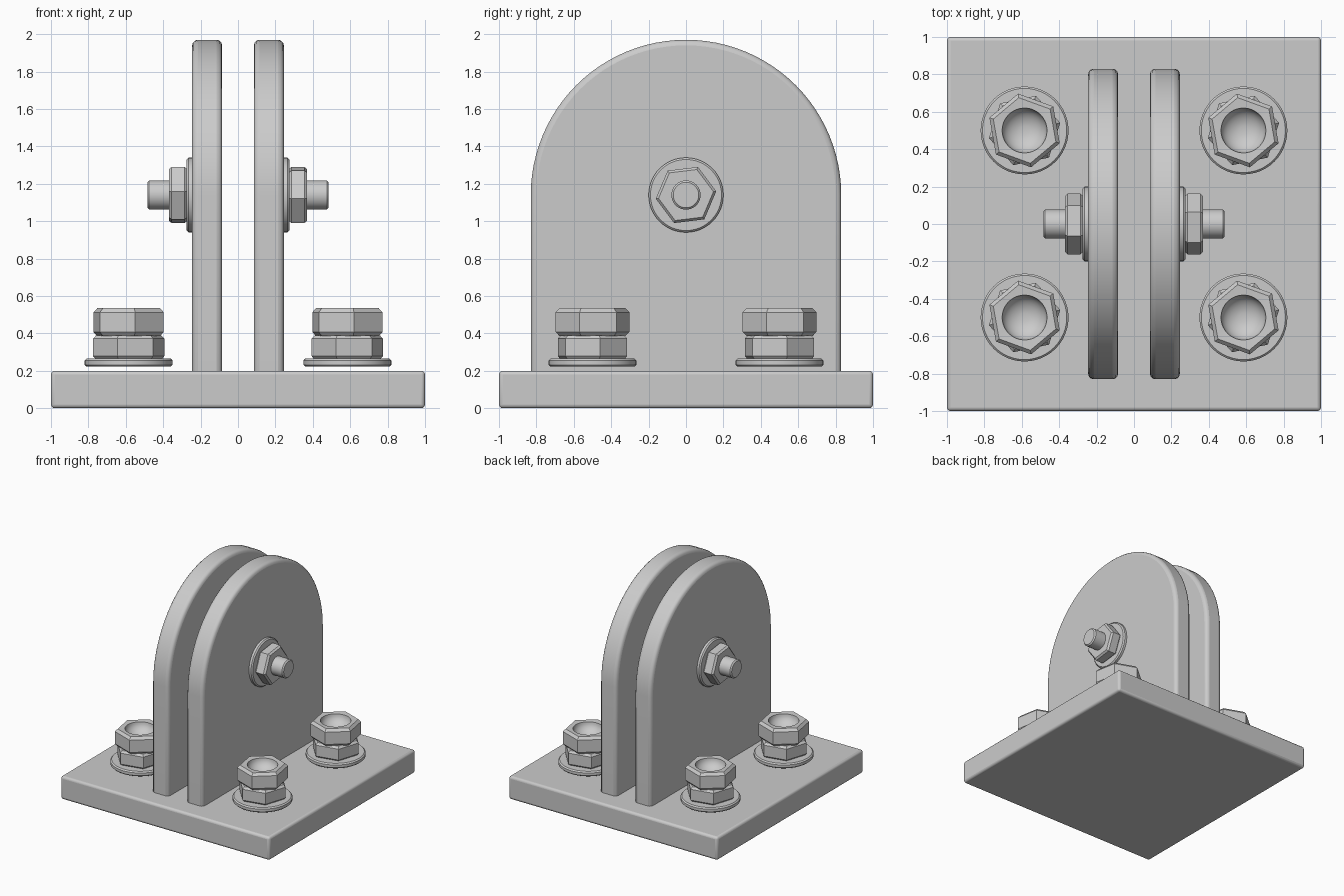
import bpy, bmesh, math
from mathutils import Matrix, Vector

if "Cube" in bpy.data.objects:
    bpy.data.objects.remove(bpy.data.objects["Cube"])


def finish(name, bm, matrix=None, bevel=0.0):
    if matrix is not None:
        bm.transform(matrix)
    bmesh.ops.recalc_face_normals(bm, faces=bm.faces)
    mesh = bpy.data.meshes.new(name)
    bm.to_mesh(mesh)
    bm.free()
    ob = bpy.data.objects.new(name, mesh)
    bpy.context.collection.objects.link(ob)
    if bevel:
        m = ob.modifiers.new("bevel", 'BEVEL')
        m.width, m.segments = bevel, 3
        m.limit_method, m.angle_limit = 'ANGLE', math.radians(40)
    bpy.ops.object.select_all(action='DESELECT')
    ob.select_set(True)
    bpy.context.view_layer.objects.active = ob
    bpy.ops.object.shade_smooth_by_angle(angle=math.radians(35))
    return ob


def turned(name, profile, matrix, turn=0.0, n=48):
    """Stack of rings (radius, height, hexagonal?) closed at both ends."""
    bm = bmesh.new()
    rings = []
    for r, z, is_hex in profile:
        ring = []
        for i in range(n):
            a = math.tau * i / n
            rr = r
            if is_hex:
                rr *= math.cos(math.pi / 6) / math.cos(a % (math.pi / 3) - math.pi / 6)
            ring.append(bm.verts.new((rr * math.cos(a + turn), rr * math.sin(a + turn), z)))
        rings.append(ring)
    for a, b in zip(rings, rings[1:]):
        for i in range(n):
            j = (i + 1) % n
            bm.faces.new((a[i], a[j], b[j], b[i]))
    bm.faces.new(rings[0])
    bm.faces.new(rings[-1])
    return finish(name, bm, matrix)


def disc(r, z0, z1, b, is_hex=False):
    """Chamfered disc or hexagon profile."""
    return [(r - b, z0, is_hex), (r, z0 + b, is_hex), (r, z1 - b, is_hex), (r - b, z1, is_hex)]


# base plate
bm = bmesh.new()
bmesh.ops.create_cube(bm, size=1, matrix=Matrix.Translation((0, 0, 0.1)) @ Matrix.Diagonal((2, 2, 0.2, 1)))
finish("base_plate", bm, bevel=0.02)

AXIS_Z = 1.14
for side, label in ((-1, "left"), (1, "right")):
    # round-topped upright lug
    bm = bmesh.new()
    pts = [(-0.83, 0.1), (0.83, 0.1)]
    pts += [(0.83 * math.cos(math.pi * i / 48), AXIS_Z + 0.83 * math.sin(math.pi * i / 48)) for i in range(49)]
    face = bm.faces.new([bm.verts.new((0.085, y, z)) for y, z in pts])
    ext = bmesh.ops.extrude_face_region(bm, geom=[face])
    bmesh.ops.translate(bm, vec=Vector((0.16, 0, 0)),
                        verts=[v for v in ext["geom"] if isinstance(v, bmesh.types.BMVert)])
    finish(label + "_lug", bm, Matrix.Diagonal((side, 1, 1, 1)), bevel=0.03)

    # pivot washer, nut and stud end, pointing outwards
    out = Matrix.Translation((0, 0, AXIS_Z)) @ Matrix.Rotation(side * math.pi / 2, 4, 'Y')
    turned(label + "_pivot_washer", disc(0.2, 0.235, 0.275, 0.01), out)
    turned(label + "_pivot_nut", disc(0.163, 0.27, 0.37, 0.015, True), out, math.radians(97))
    turned(label + "_pivot_stud", disc(0.078, 0.2, 0.485, 0.01), out)

# four anchor bolts: washer, nut and dished hexagon head
for sx in (-1, 1):
    for sy in (-1, 1):
        at = Matrix.Translation((0.585 * sx, 0.5 * sy, 0))
        tag = ("left" if sx < 0 else "right") + ("_front" if sy < 0 else "_back")
        turned(tag + "_bolt_washer", disc(0.235, 0.222, 0.265, 0.01), at)
        turned(tag + "_bolt_nut", disc(0.195, 0.26, 0.39, 0.018, True), at, math.radians(12))
        bowl = [(0.12 * math.cos(t), 0.532 - 0.09 * math.sin(t), False)
                for t in (math.pi / 2 * i / 8 for i in range(8))]
        turned(tag + "_bolt_head", disc(0.2, 0.385, 0.535, 0.022, True) + bowl, at, math.radians(40))
